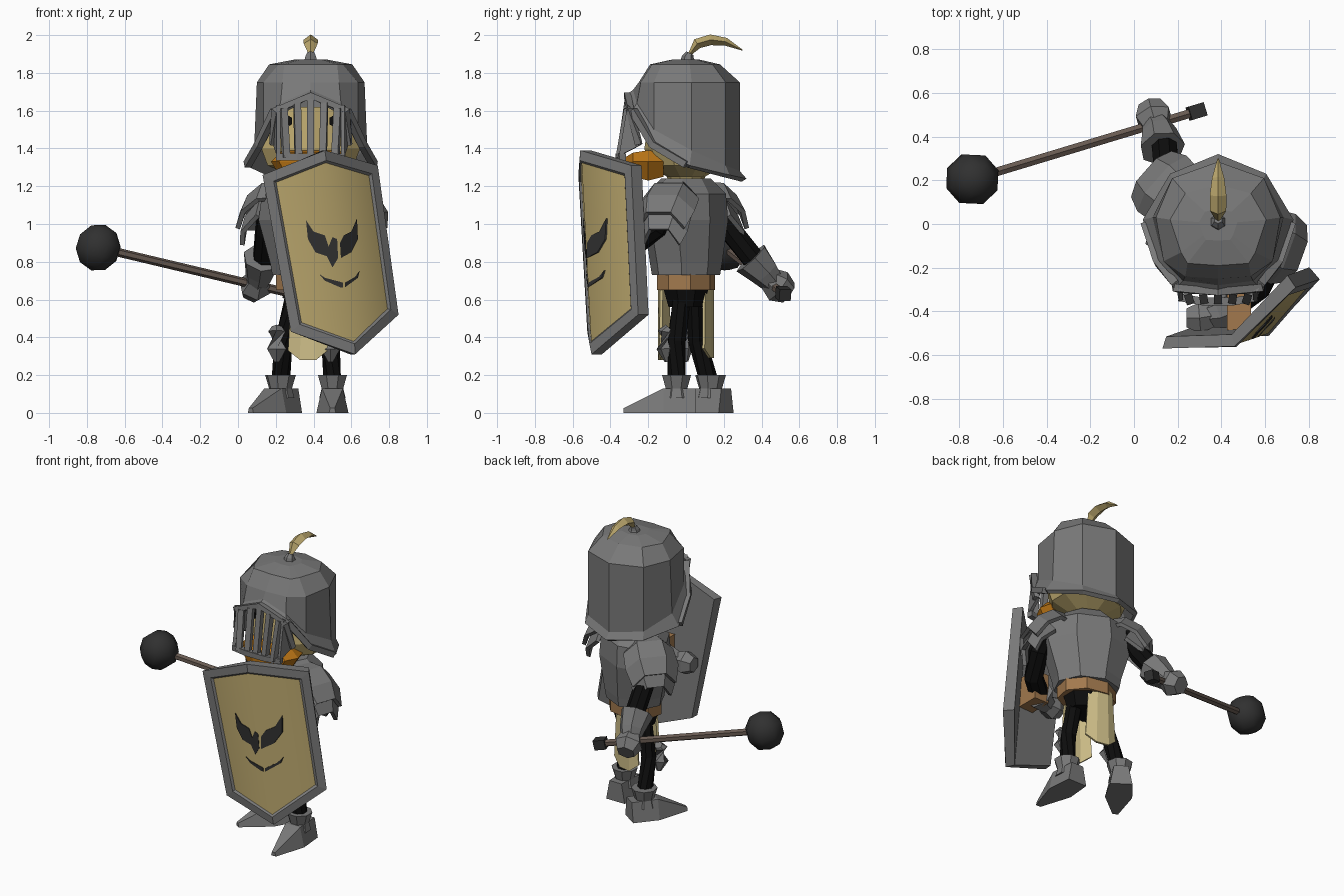
import bpy, bmesh, math
from mathutils import Vector, Matrix

if "Cube" in bpy.data.objects:
    bpy.data.objects.remove(bpy.data.objects["Cube"])

COLOURS = {
    "steel": (0.19, 0.19, 0.19), "gold": (0.50, 0.39, 0.155), "cream": (0.62, 0.52, 0.25),
    "black": (0.004, 0.004, 0.004), "iron": (0.03, 0.03, 0.03), "leather": (0.36, 0.19, 0.075),
    "wood": (0.14, 0.105, 0.085), "orange": (0.50, 0.18, 0.008),
}
MATS = {}
for key, c in COLOURS.items():
    MATS[key] = bpy.data.materials.new(key)
    MATS[key].diffuse_color = (*c, 1)
CX = 0.385  # body centre line


def finish(name, bm, *mats):
    bmesh.ops.recalc_face_normals(bm, faces=bm.faces)
    me = bpy.data.meshes.new(name)
    bm.to_mesh(me)
    bm.free()
    ob = bpy.data.objects.new(name, me)
    bpy.context.collection.objects.link(ob)
    for m in mats:
        me.materials.append(MATS[m])
    return ob


def loft(name, rings, mat, caps=(True, True), closed=True, thick=0):
    bm = bmesh.new()
    vs = [[bm.verts.new(p) for p in r] for r in rings]
    n = len(rings[0])
    for a, b in zip(vs, vs[1:]):
        for i in range(n if closed else n - 1):
            j = (i + 1) % n
            bm.faces.new((a[i], a[j], b[j], b[i]))
    if caps[0]:
        bm.faces.new(vs[0])
    if caps[1]:
        bm.faces.new(vs[-1])
    ob = finish(name, bm, mat)
    if thick:
        mod = ob.modifiers.new("thickness", 'SOLIDIFY')
        mod.thickness, mod.offset = thick, -1
    return ob


def tube(name, pts, radii, mat, n=8, flat=1.0, turn=.5, **kw):
    pts = [Vector(p) for p in pts]
    rings = []
    for i, p in enumerate(pts):
        d = pts[min(i + 1, len(pts) - 1)] - pts[max(i - 1, 0)]
        q = d.to_track_quat('Z', 'Y')
        r = radii[i] if isinstance(radii, (list, tuple)) else radii
        rings.append([p + q @ Vector((r * math.cos((k + turn) * math.tau / n),
                                      r * flat * math.sin((k + turn) * math.tau / n), 0)) for k in range(n)])
    return loft(name, rings, mat, **kw)


def mirror_ring(half):
    """half outline from back centre to front centre, mirrored across the centre line"""
    return [(CX + x, y, z) for x, y, z in half] + [(CX - x, y, z) for x, y, z in half[-2:0:-1]]


def oval(z, rx, ry, x=CX, y=0.0, n=8, rot=0.0):
    m = Matrix.Rotation(rot, 3, 'Z')
    return [Vector((x, y, z)) + m @ Vector((rx * math.cos((k + .5) * math.tau / n),
                                            ry * math.sin((k + .5) * math.tau / n), 0)) for k in range(n)]


# helmet with flared brim
flat_ring = [(0, .285), (.21, .21), (.285, .03), (.25, -.17), (.15, -.24), (0, -.25)]
crown_ring = [(0, .18), (.15, .14), (.22, .02), (.17, -.13), (.14, -.18), (0, -.19)]
loft("helmet", [
    mirror_ring([(0, .32, 1.24), (.22, .23, 1.26), (.345, .02, 1.31), (.28, -.17, 1.42), (.19, -.29, 1.59), (0, -.31, 1.69)]),
    mirror_ring([(0, .285, 1.28), (.21, .21, 1.31), (.3, .03, 1.39), (.25, -.17, 1.50), (.16, -.26, 1.64), (0, -.28, 1.71)]),
    mirror_ring([(x, y, 1.75) for x, y in flat_ring]),
    mirror_ring([(x, y, 1.845) for x, y in crown_ring]),
    mirror_ring([(x * .4, y * .4, 1.87) for x, y in crown_ring])],
    "steel", caps=(False, True), thick=.03)

# visor: rim, brim sides, cheek panels, lower bar, upright bars
rim = [(-.20, -.25, 1.42), (-.19, -.295, 1.60), (0, -.31, 1.68), (.19, -.295, 1.60), (.20, -.25, 1.42)]
tube("visor_rim", [(CX + x, y, z) for x, y, z in rim], .024, "steel", n=4)
for s in (-1, 1):
    tube("visor_brim_side", [(CX + s * .335, 0, 1.315), (CX + s * .275, -.175, 1.42), (CX + s * .19, -.28, 1.6)],
         .026, "steel", n=4)
    loft("visor_cheek", [[(CX + s * .18, -.31, 1.63), (CX + s * .18, -.355, 1.36)],
                         [(CX + s * .20, -.27, 1.60), (CX + s * .20, -.24, 1.42)]],
         "steel", caps=(False, False), closed=False, thick=.02)
tube("visor_lower_bar", [(CX - .18, -.335, 1.355), (CX - .07, -.355, 1.355), (CX + .07, -.355, 1.355), (CX + .18, -.335, 1.355)],
     .025, "steel", n=4)
for i in range(-2, 3):
    tube("visor_bar", [(CX + i * .072, -.305, 1.67 - abs(i) * .03), (CX + i * .065, -.35, 1.35)], .026, "steel", n=4)

# plume and its knob
tube("plume_knob", [(CX, .01, 1.86), (CX, .01, 1.885), (CX, .02, 1.905)], [.04, .032, .02], "steel", n=6)
tube("plume", [(CX, .02, 1.90), (CX, .06, 1.955), (CX, .13, 1.975), (CX, .21, 1.965), (CX, .30, 1.92)],
     [.012, .037, .038, .028, .003], "gold", n=4, flat=.75, turn=0)

# head, eyes, beak
loft("head", [oval(1.16, .09, .09, n=10), oval(1.25, .10, .10, n=10), oval(1.31, .24, .20, n=10),
              oval(1.40, .275, .22, n=10), oval(1.62, .20, .19, n=10)], "gold")
for s in (-1, 1):
    tube("eye", [(CX + s * .13, -.16, 1.545), (CX + s * .13, -.225, 1.545)], .035, "black", n=6)
beak = [(-.21, 1.33), (-.15, 1.39), (.15, 1.39), (.21, 1.33), (.15, 1.23), (-.15, 1.23)]
loft("beak", [[(CX + x * s, y, 1.33 + (z - 1.33) * t) for x, z in beak]
              for y, s, t in ((-.12, .9, .8), (-.2, 1, 1), (-.28, .8, .8), (-.32, .3, .4))], "orange")

# torso turned towards the weapon side
TURN = -.45
loft("breastplate", [oval(z, a, b, rot=TURN) for z, a, b in (
    (.73, .21, .175), (.79, .22, .185), (1.02, .29, .21), (1.16, .27, .20), (1.24, .15, .13))], "steel")
loft("belt", [oval(.65, .19, .155, rot=-.2), oval(.75, .19, .155, rot=-.2)], "leather")
loft("hips", [oval(.56, .13, .10), oval(.66, .16, .13)], "black")

# cloth hanging front and back
for name, s, low in (("front_cloth", -1, .28), ("back_cloth", 1, .29)):
    rows = []
    for t, w in ((0, .085), (1, .105)):
        rows.append([(CX - .015 + k * w, s * (.14 + bulge) - .2 * k * w, .68 if t == 0 else low + tip)
                     for k, bulge, tip in ((-1, -.025, .05), (-.4, 0, 0), (.4, 0, 0), (1, -.02, .05))])
    loft(name, rows, "cream", caps=(False, False), closed=False, thick=.015)


# legs, knee guards and boots
def boot(x, y, ang):
    m = Matrix.Translation((x, y, 0)) @ Matrix.Rotation(ang, 4, 'Z')
    rings = []
    for fy, w, h in ((.10, .07, .13), (-.07, .085, .13), (-.28, .018, .025)):
        rings.append([m @ Vector(p) for p in ((-w, fy, 0), (w, fy, 0), (w * .65, fy, h), (-w * .65, fy, h))])
    loft("boot_foot", rings, "steel")
    loft("boot_cuff", [[m @ p for p in oval(z, r, r, 0, 0)] for z, r in ((.08, .075), (.13, .062), (.20, .083))], "steel")


boot(.5, -.05, 0)
boot(.225, .13, -.6)
tube("left_leg", [(.46, -.02, .62), (.49, -.05, .38), (.5, -.05, .14)], .05, "black")
tube("right_leg", [(.3, .03, .62), (.24, .06, .38), (.225, .13, .14)], .05, "black")
for kx, ky in ((.49, -.10), (.205, .0)):
    tube("knee_guard", [(kx, ky, .27), (kx, ky - .01, .34), (kx, ky - .01, .43), (kx, ky + .01, .45)],
         [.015, .058, .05, .03], "steel", n=6, flat=.8)


# pauldrons: two overlapping roof plates each
def pauldron(side, ox, oy, dx, dy):
    for part, rows in (("upper", ((-.03, 1.25, .10), (.07, 1.245, .16), (.17, 1.18, .17), (.235, 1.09, .14))),
                       ("lower", ((.10, 1.16, .13), (.20, 1.07, .14), (.23, 1.0, .11)))):
        rings = []
        for d, z, w in rows:
            rings.append([(ox + dx * (d - .04 * k * k) - dy * w * k, oy + dy * (d - .04 * k * k) + dx * w * k,
                           z - .11 * k * k) for k in (-1, -.5, .5, 1)])
        loft(f"{side}_pauldron_{part}", rings, "steel", caps=(False, False), closed=False, thick=.025)


pauldron("right", .225, .10, -.75, .66)
pauldron("left", .56, -.07, .94, -.34)

# right arm and gauntlet
tube("right_arm", [(.17, .15, 1.12), (.15, .24, .96), (.135, .40, .76)], .062, "black")
tube("right_gauntlet", [(.13, .345, .82), (.115, .42, .74), (.10, .46, .69)], [.105, .08, .062], "steel", n=7)
tube("right_fist", [(.105, .44, .71), (.09, .49, .67), (.075, .545, .635)], [.065, .09, .06], "steel", n=6)

# left arm, gauntlet and shield strap
tube("left_arm", [(.63, -.10, 1.12), (.64, -.16, .98), (.57, -.29, .88), (.42, -.40, .83)], .062, "black")
tube("left_gauntlet", [(.46, -.38, .84), (.40, -.41, .83), (.35, -.42, .82)], [.10, .075, .06], "steel", n=7)
tube("left_fist", [(.36, -.42, .82), (.30, -.43, .82), (.24, -.43, .82)], [.06, .08, .05], "steel", n=6)
bm = bmesh.new()
bmesh.ops.create_cube(bm, size=1, matrix=Matrix.Translation((.48, -.41, .86)) @ Matrix.Diagonal((.11, .18, .20, 1)))
finish("shield_strap", bm, "leather")

# mace: ball, handle, end cap
head, tail = Vector((-.74, .205, .875)), Vector((.27, .51, .635))
bm = bmesh.new()
bmesh.ops.create_uvsphere(bm, u_segments=8, v_segments=5, radius=.126,
                          matrix=Matrix.Translation(head) @ Matrix.Rotation(.3, 4, 'Y') @ Matrix.Rotation(.35, 4, 'Z'))
for f in bm.faces:
    f.smooth = True
finish("mace_head", bm, "iron")
tube("mace_handle", [head, tail], .023, "wood", n=6)
step = (tail - head).normalized()
tube("mace_end", [tail - step * .02, tail + step * .055], .045, "iron", n=4)


# shield: two planes meeting at a slanted fold
def shield_y(x, z):
    return -.56 + max(b * (x - .46) + c * (z - 1.39) for b, c in ((.0493, -.0482), (.99, .0912)))


corners = [(.46, 1.39), (.13, 1.26), (.28, .43), (.62, .31), (.85, .52), (.74, 1.31)]
bm = bmesh.new()
front = [bm.verts.new((x, shield_y(x, z), z)) for x, z in corners]
back = [bm.verts.new((x + (.49 - x) * .09 - .015, shield_y(x, z) + .055, z)) for x, z in corners]
panels = [bm.faces.new([front[i] for i in q]) for q in ((0, 1, 2, 3), (0, 3, 4, 5))]
for q in ((0, 1, 2, 3), (0, 3, 4, 5)):
    bm.faces.new([back[i] for i in reversed(q)])
for i in range(6):
    j = (i + 1) % 6
    bm.faces.new((front[i], front[j], back[j], back[i]))
bmesh.ops.recalc_face_normals(bm, faces=bm.faces)
bmesh.ops.inset_region(bm, faces=panels, thickness=.052, use_even_offset=True)
bmesh.ops.inset_region(bm, faces=panels, thickness=.012, depth=-.012, use_even_offset=True)
for f in panels:
    f.material_index = 1
    f.smooth = True
    for e in f.edges:
        e.smooth = all(g in panels for g in e.link_faces)
finish("shield", bm, "steel", "gold")

# plain winged ornament and chevron, thin plates on the shield
plates = [
    [(.36, 1.02), (.40, .96), (.46, .94), (.48, .88), (.50, .93), (.525, .92), (.53, .82), (.50, .77), (.47, .83), (.41, .85), (.37, .92)],
    [(.63, 1.03), (.60, .96), (.56, .94), (.54, .90), (.545, .82), (.60, .85), (.635, .92)],
    [(.43, .735), (.46, .715), (.555, .69), (.555, .665), (.54, .665), (.46, .70)],
    [(.567, .69), (.62, .72), (.645, .755), (.635, .715), (.567, .665)]]
for outline in plates:
    loft("shield_ornament", [[(x, shield_y(x, z) + off, z) for x, z in outline] for off in (.009, .001)], "iron")

for m in bpy.data.materials:
    if m.users and not m.is_grease_pencil:
        m.use_nodes = True
        m.node_tree.nodes["Principled BSDF"].inputs["Base Color"].default_value = m.diffuse_color
